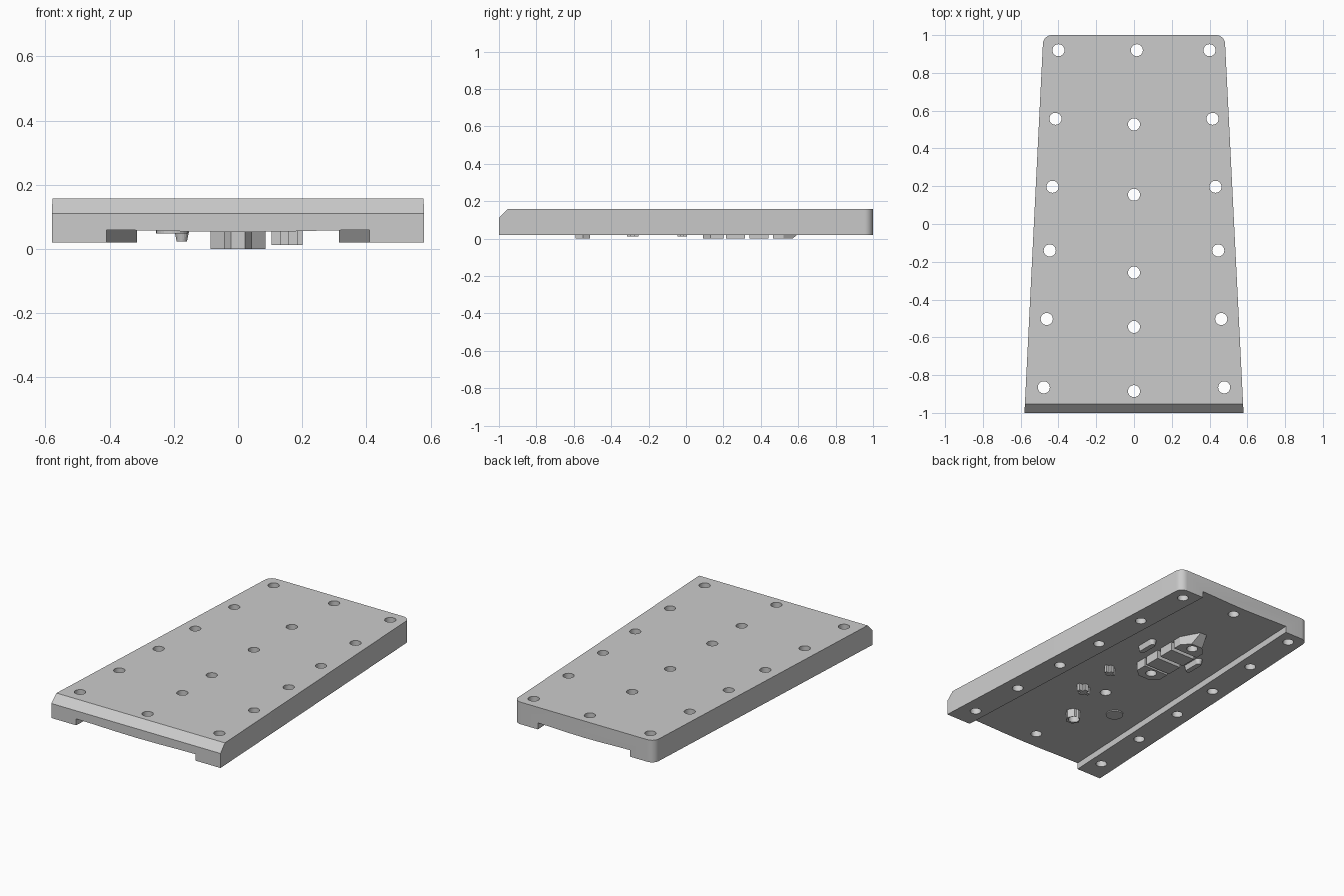
import bpy, bmesh, math

cube = bpy.data.objects.get("Cube")
if cube:
    bpy.data.objects.remove(cube, do_unlink=True)

grey = bpy.data.materials.new("plain_grey")
grey.use_nodes = True
grey.diffuse_color = (0.6, 0.6, 0.6, 1)
grey.node_tree.nodes["Principled BSDF"].inputs["Base Color"].default_value = grey.diffuse_color

BOTTOM, TOP, CEILING = 0.02, 0.157, 0.06


def finish(bm, name):
    bmesh.ops.recalc_face_normals(bm, faces=bm.faces)
    mesh = bpy.data.meshes.new(name)
    bm.to_mesh(mesh)
    bm.free()
    mesh.materials.append(grey)
    obj = bpy.data.objects.new(name, mesh)
    bpy.context.collection.objects.link(obj)
    return obj


def loft(bm, ring_a, ring_b):
    """Closed solid between two rings of equal length."""
    a = [bm.verts.new(p) for p in ring_a]
    b = [bm.verts.new(p) for p in ring_b]
    n = len(a)
    bm.faces.new(a)
    bm.faces.new(b)
    for i in range(n):
        j = (i + 1) % n
        bm.faces.new((a[i], a[j], b[j], b[i]))


def prism(name, outline, z0, z1=CEILING, base=None):
    bm = bmesh.new()
    loft(bm, [(x, y, z0) for x, y in outline], [(x, y, z1) for x, y in base or outline])
    return finish(bm, name)


def circle(cx, cy, r, n, ry=None):
    return [(cx + r * math.cos(math.tau * i / n), cy + (ry or r) * math.sin(math.tau * i / n))
            for i in range(n)]


def cut(obj, cutter):
    mod = obj.modifiers.new("cut", 'BOOLEAN')
    mod.operation, mod.solver, mod.object = 'DIFFERENCE', 'EXACT', cutter
    bpy.context.view_layer.objects.active = obj
    bpy.ops.object.modifier_apply(modifier=mod.name)


# Tapered plate with rounded back corners and a chamfered front edge
bm = bmesh.new()
outline = [(-0.58, -1), (0.58, -1), (0.48, 1), (-0.48, 1)]
loft(bm, [(x, y, BOTTOM) for x, y in outline], [(x, y, TOP) for x, y in outline])
corners = [e for e in bm.edges if all(v.co.y > 0.9 for v in e.verts)
           and abs(e.verts[0].co.z - e.verts[1].co.z) > 0.1]
bmesh.ops.bevel(bm, geom=corners, offset=0.045, segments=8, profile=0.5, affect='EDGES')
front = [e for e in bm.edges if all(v.co.y < -0.9 and v.co.z > 0.1 for v in e.verts)]
bmesh.ops.bevel(bm, geom=front, offset=0.047, segments=1, affect='EDGES')
plate = finish(bm, "base_plate")

# Channel under the plate, narrowing to the back, with a gently sagging ceiling
bm = bmesh.new()
ceiling = [(1, 0.06), (0.7, 0.058), (0.35, 0.0545), (0, 0.053)]
section = [(-1, -0.1), (1, -0.1)] + ceiling + [(-f, z) for f, z in ceiling[-2::-1]]
rings = []
for y in (-1.1, 1.1):
    half = 0.3625 - 0.0475 * y
    rings.append([(f * half, y, z) for f, z in section])
loft(bm, *rings)
channel = finish(bm, "channel_cutter")
cut(plate, channel)

# Bosses under the plate
bosses = [prism("hex_boss", circle(0, -0.552, 0.044, 6), 0)]
w, c = 0.085, 0.04
bosses.append(prism("front_boss", [(-c, 0.09), (c, 0.09), (w, 0.13), (w, 0.2), (-w, 0.2), (-w, 0.13)], 0))
for label, y in (("front", 0.215), ("back", 0.34)):
    bosses.append(prism(label + "_middle_boss", [(-w, y), (w, y), (w, y + 0.1), (-w, y + 0.1)], 0))
sides = [(-w, 0.52), (-w, 0.465), (w, 0.465), (w, 0.52)]
bosses.append(prism("pointed_boss", sides + [(c, 0.57), (-c, 0.57)], 0,
                    base=sides + [(0.02, 0.64), (-0.02, 0.64)]))


# Pair of tapered pill-shaped pads
def pill(cx, r):
    pts = []
    for k in range(18):
        a = math.tau * (k + 0.5) / 18
        pts.append((cx + r * math.cos(a), 0.33 + r * math.sin(a) + math.copysign(0.045, math.sin(a))))
    return pts


for label, x in (("left", 0.175), ("right", -0.175)):
    prism(label + "_pill_pad", pill(x, 0.016), 0.023, base=pill(x, 0.024))

# Two small cross-shaped pads
for label, x, y, s in (("front", 0.145, -0.285, 0.04), ("back", 0.168, -0.02, 0.033)):
    t = s * 0.35
    arms = [(s, t), (t, t), (t, s), (-t, s), (-t, t), (-s, t)]
    arms += [(-p, -q) for p, q in arms]
    prism(label + "_cross_pad", [(x + p, y + q * 0.75) for p, q in arms], 0.012)

# Thin round pad
prism("round_pad", circle(-0.205, -0.42, 0.05, 24), 0.049)

# Screw holes: two tapered side rows and a centre row
bm = bmesh.new()
side_rows = [(0.4 - (0.92 - y) * 0.0435, y) for y in (0.92,)]
side_rows = [(s * (0.4 + (0.92 - y) * 0.0435), y) for s in (1, -1)
             for y in (0.92, 0.557, 0.197, -0.14, -0.503, -0.865)]
centre_row = [(0.015, 0.92)] + [(0, y) for y in (0.527, 0.155, -0.257, -0.545, -0.885)]
for x, y in side_rows + centre_row:
    ring = circle(x, y, 0.032, 24)
    loft(bm, [(p, q, -0.1) for p, q in ring], [(p, q, 0.3) for p, q in ring])
holes = finish(bm, "hole_cutter")
for obj in [plate] + bosses:
    cut(obj, holes)
for cutter in (channel, holes):
    bpy.data.objects.remove(cutter, do_unlink=True)

# Smooth the rounded corners and holes only
bpy.ops.object.select_all(action='DESELECT')
for obj in [plate] + bosses:
    obj.select_set(True)
bpy.context.view_layer.objects.active = plate
bpy.ops.object.shade_smooth_by_angle(angle=math.radians(25))
